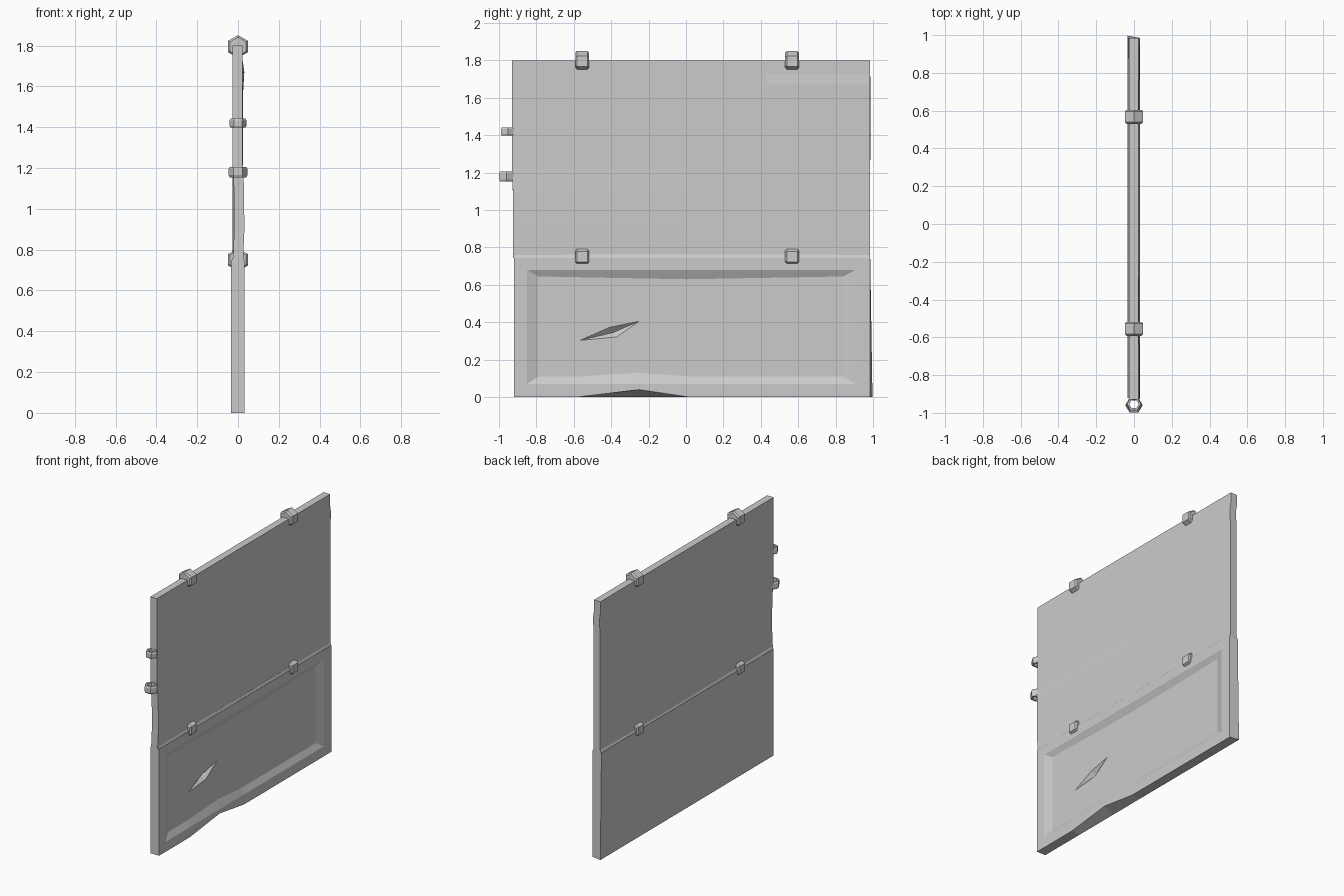
import bpy, bmesh, math
from mathutils import Vector

if "Cube" in bpy.data.objects:
    bpy.data.objects.remove(bpy.data.objects["Cube"])


def make(name, bm):
    bmesh.ops.recalc_face_normals(bm, faces=bm.faces)
    me = bpy.data.meshes.new(name)
    bm.to_mesh(me)
    bm.free()
    ob = bpy.data.objects.new(name, me)
    bpy.context.scene.collection.objects.link(ob)
    return ob


def bridge(bm, a, b):
    n = len(a)
    for i in range(n):
        bm.faces.new((a[i], a[(i + 1) % n], b[(i + 1) % n], b[i]))


def loop(bm, y0, y1, zb, zt, x, mid_b=0.0, mid_t=0.0):
    # rectangle outline in the yz plane with movable middle points
    pts = [(y0, zb), (-0.58, zb), (-0.25, zb + mid_b), (0.02, zb),
           (y1, zb), (y1, zt), (0.0, zt + mid_t), (y0, zt)]
    return [bm.verts.new((x, y, z)) for y, z in pts]


# lower panel: slab with a sunken field on +x and a dented bottom edge
bm = bmesh.new()
FLOOR = 0.012
back_top = loop(bm, -0.92, 0.985, 0.0, 0.745, -0.035)
front = loop(bm, -0.92, 0.985, 0.0, 0.745, 0.033, mid_b=0.04)
rim = loop(bm, -0.85, 0.905, 0.07, 0.68, 0.033)
floor = loop(bm, -0.79, 0.84, 0.11, 0.645, FLOOR, mid_b=0.02, mid_t=-0.015)
for a, b in ((back_top, front), (front, rim), (rim, floor)):
    bridge(bm, a, b)
bm.faces.new(floor)
bm.faces.new(back_top)
back_top[4].co.y = 0.997          # bent corner
lower = make("lower_panel", bm)

# gash cut into the sunken field
bm = bmesh.new()
for y, z in ((-0.58, 0.30), (-0.37, 0.32), (-0.24, 0.41), (-0.41, 0.375)):
    bm.verts.new((FLOOR + 0.002, y, z))
bm.verts.new((FLOOR - 0.028, -0.39, 0.345))
bm.verts.new((FLOOR + 0.04, -0.39, 0.345))
bmesh.ops.convex_hull(bm, input=bm.verts)
cutter = make("gash_cutter", bm)
cutter.hide_render = True
cutter.hide_viewport = True
mod = lower.modifiers.new("gash", 'BOOLEAN')
mod.operation = 'DIFFERENCE'
mod.solver = 'EXACT'
mod.object = cutter

# ridge where the panels meet
bm = bmesh.new()
sect = [(-0.035, 0.74), (0.033, 0.74), (0.024, 0.762), (-0.024, 0.762)]
ends = [[bm.verts.new((x, y, z)) for x, z in sect] for y in (-0.92, 0.985)]
bridge(bm, *ends)
for e in ends:
    bm.faces.new(e)
make("panel_joint", bm)

# upper panel: thin sheet with slightly bent side edges
# each row: height, -y edge position, x shift at -y edge, x shift at +y edge
rows = [(0.745, -0.925, 0, 0), (0.89, -0.924, 0.006, 0), (1.10, -0.926, 0.005, 0),
        (1.22, -0.93, -0.002, 0), (1.57, -0.93, -0.002, 0),
        (1.67, -0.93, -0.002, 0.006), (1.73, -0.93, -0.002, -0.003),
        (1.80, -0.93, -0.002, -0.002)]
bm = bmesh.new()
grid = []
for z, y0, s0, s1 in rows:
    grid.append([bm.verts.new((x, y, z)) for x, y in
                 ((s0, y0), (-0.002, 0.0), (-0.002, 0.43), (s1, 0.985))])
for r0, r1 in zip(grid, grid[1:]):
    for i in range(3):
        bm.faces.new((r0[i], r0[i + 1], r1[i + 1], r1[i]))
upper = make("upper_panel", bm)
mod = upper.modifiers.new("thickness", 'SOLIDIFY')
mod.thickness = 0.05
mod.offset = 0

# hexagonal clips on the top edge and the joint
for z, tag in ((1.795, "top"), (0.75, "middle")):
    for y in (-0.555, 0.567):
        bm = bmesh.new()
        secs = []
        for dy, r in ((-0.037, 0.046), (-0.028, 0.056), (0.028, 0.056), (0.037, 0.046)):
            secs.append([bm.verts.new((r * math.sin(i * math.pi / 3), y + dy,
                                       z + r * math.cos(i * math.pi / 3)))
                         for i in range(6)])
        for a, b in zip(secs, secs[1:]):
            bridge(bm, a, b)
        bm.faces.new(secs[0])
        bm.faces.new(secs[-1])
        make(tag + "_clip", bm)

# hollow hexagonal hinge rings on the -y edge
for z, yc, r, h in ((1.18, -0.959, 0.046, 0.026), (1.42, -0.953, 0.041, 0.022)):
    bm = bmesh.new()
    prof = [(0.62 * r, -h), (0.88 * r, -h), (r, -0.6 * h),
            (r, 0.6 * h), (0.88 * r, h), (0.62 * r, h)]
    secs = [[bm.verts.new((p * math.cos(i * math.pi / 3),
                           yc + p * math.sin(i * math.pi / 3), z + dz))
             for i in range(6)] for p, dz in prof]
    for k in range(len(secs)):
        bridge(bm, secs[k], secs[(k + 1) % len(secs)])
    make("hinge_ring", bm)
